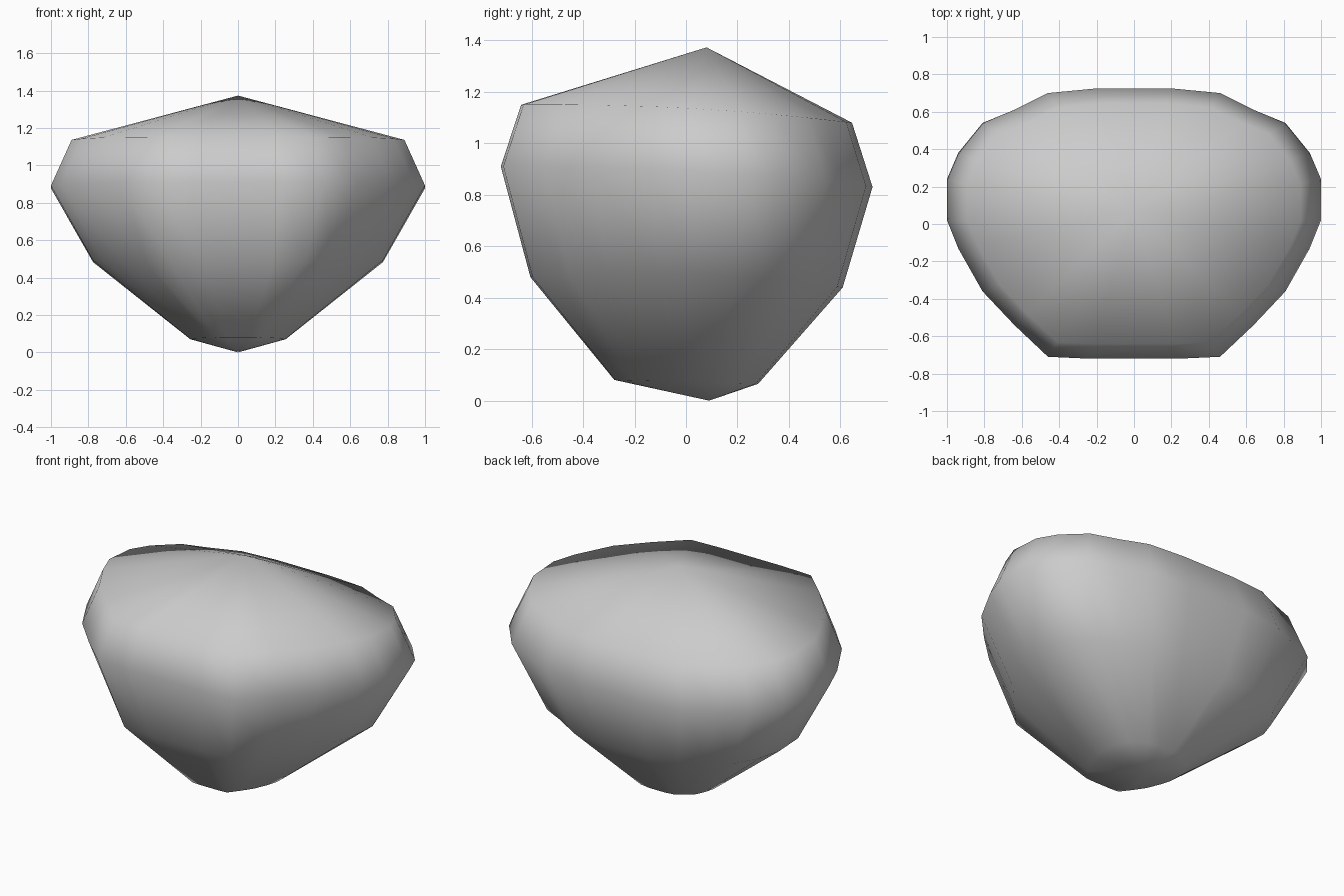
import bpy, bmesh

cube = bpy.data.objects.get("Cube")
if cube:
    bpy.data.objects.remove(cube)

# Left half of the outline, from back to front
half = [(.20, .725), (.46, .70), (.64, .61), (.81, .54), (.94, .38), (1, .24),
        (1, .02), (.94, -.13), (.81, -.36), (.64, -.54), (.46, -.71), (.24, -.72)]
outline = half + [(-x, y) for x, y in reversed(half)]

# Each ring: x scale, y scale, height at centre, tilt, sag
rings = [(.255, .387, .073, -.027, 0),
         (.775, .84, .493, -.033, -.09),
         (1, 1, .893, -.055, -.043),
         (.89, .89, 1.137, -.054, -.053)]

# Stone body: stacked tilted rings closed by a point at each end
bm = bmesh.new()
loops = []
for sx, sy, base, tilt, sag in rings:
    loops.append([bm.verts.new((x * sx, y * sy, base + tilt * y * sy + sag * (y * sy) ** 2))
                  for x, y in outline])
bottom = bm.verts.new((0, .09, 0))
top = bm.verts.new((0, .08, 1.373))
n = len(outline)
for i in range(n):
    j = (i + 1) % n
    for low, high in zip(loops, loops[1:]):
        bm.faces.new((low[i], low[j], high[j], high[i]))
    bm.faces.new((bottom, loops[0][j], loops[0][i]))
    bm.faces.new((top, loops[-1][i], loops[-1][j]))
bmesh.ops.recalc_face_normals(bm, faces=bm.faces)
for face in bm.faces:
    face.smooth = True

mesh = bpy.data.meshes.new("stone")
bm.to_mesh(mesh)
bm.free()
stone = bpy.data.objects.new("stone", mesh)
bpy.context.collection.objects.link(stone)

# Plain grey surface
grey = bpy.data.materials.new("stone grey")
grey.use_nodes = True
colour = (.6, .6, .6, 1)
grey.diffuse_color = colour
grey.node_tree.nodes["Principled BSDF"].inputs["Base Color"].default_value = colour
mesh.materials.append(grey)
